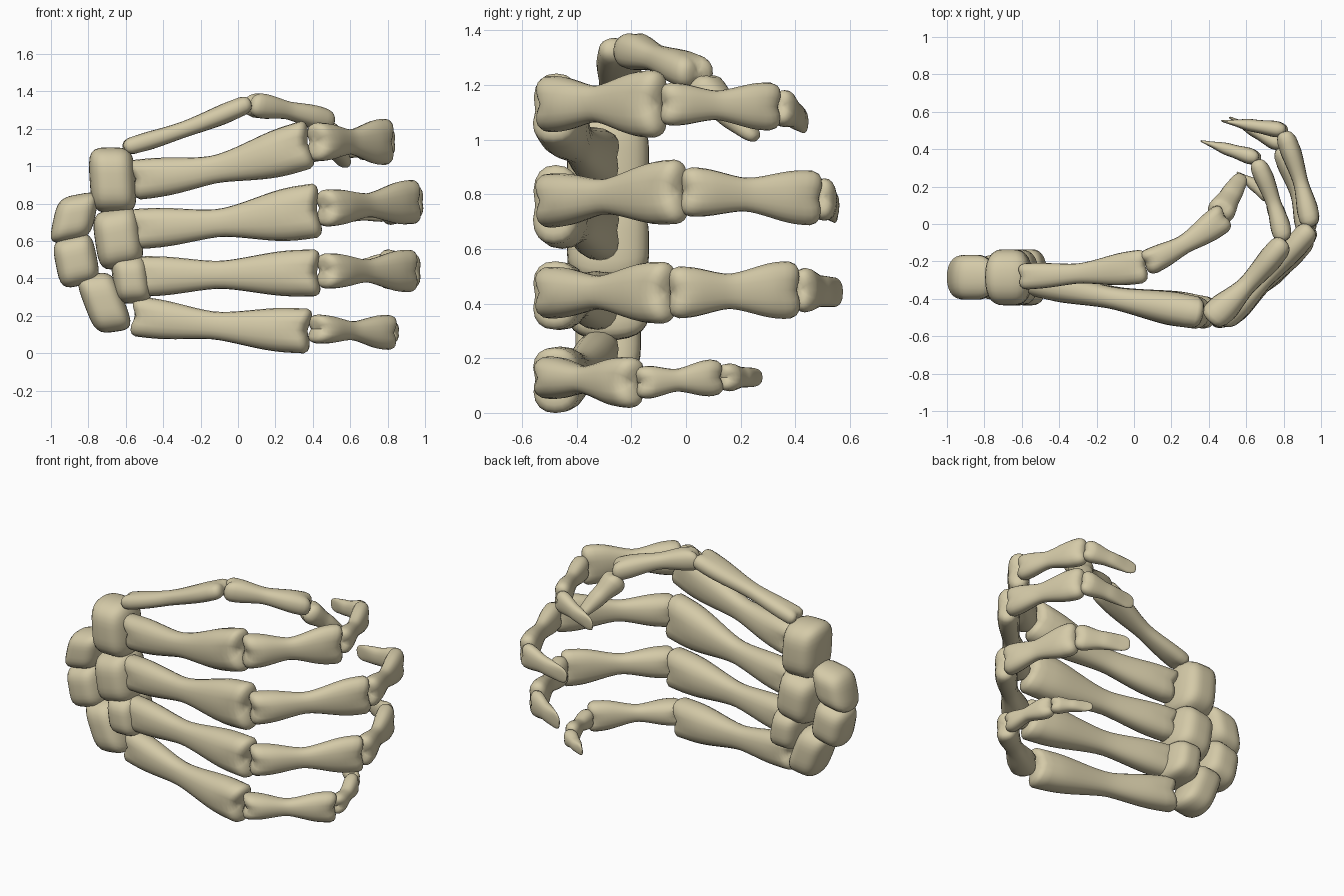
import bpy, bmesh, math
from mathutils import Vector

if "Cube" in bpy.data.objects:
    bpy.data.objects.remove(bpy.data.objects["Cube"])

bone_mat = bpy.data.materials.new("bone")
bone_mat.diffuse_color = (0.66, 0.59, 0.39, 1)
bone_mat.use_nodes = True
bone_mat.node_tree.nodes["Principled BSDF"].inputs["Base Color"].default_value = bone_mat.diffuse_color
SIDES = 20


def finish(name, bm):
    bmesh.ops.recalc_face_normals(bm, faces=bm.faces)
    me = bpy.data.meshes.new(name)
    bm.to_mesh(me)
    bm.free()
    me.materials.append(bone_mat)
    ob = bpy.data.objects.new(name, me)
    bpy.context.collection.objects.link(ob)
    bpy.context.view_layer.objects.active = ob
    ob.select_set(True)
    bpy.ops.object.shade_smooth_by_angle(angle=math.radians(50))
    ob.select_set(False)


def falloff(u, reach):
    k = max(0.0, 1 - u / reach)
    return k * k * (3 - 2 * k)


def bone(name, a, b, base, mid, head, hint=(0, 0, 1), bow=(0, 0, 0), notch=0.04, tip=False):
    """Loft from a to b; base, mid and head are (across, thick) full widths."""
    a, b, bow = Vector(a), Vector(b), Vector(bow)
    axis = (b - a).normalized()
    across = Vector(hint)
    across = (across - axis * across.dot(axis)).normalized()
    thick = axis.cross(across)
    length = (b - a).length
    # (distance from the end, scale): domed ends, then the shaft
    cap = [(-.012, .3), (-.008, .55), (.002, .76), (.016, .91), (.036, 1)]
    cap = [(d / length, s) for d, s in cap]
    t0 = cap[-1][0]
    rows = cap + [(t0 + (1 - 2 * t0) * i / 18, 1) for i in range(1, 18)]
    rows += [(1 - t, s) for t, s in reversed(cap)]
    bm = bmesh.new()
    rings = []
    for t, s in rows:
        f0 = falloff(max(0, t - .08), .42)
        f1 = falloff(max(0, 1 - t), .5) if tip else falloff(max(0, .9 - t), .48)
        w, h = (mid[i] + (base[i] - mid[i]) * f0 + (head[i] - mid[i]) * f1 for i in (0, 1))
        centre = a.lerp(b, t) + bow * math.sin(math.pi * t)
        e0, e1 = falloff(max(0, t), .2), 0 if tip else falloff(max(0, 1 - t), .22)
        ring = []
        for i in range(SIDES):
            ang = 2 * math.pi * i / SIDES
            c, d = math.cos(ang), math.sin(ang)
            c = math.copysign(abs(c) ** .85, c)
            d = math.copysign(abs(d) ** .85, d)
            # paired knuckle lobes with a groove between
            groove = 1 - .15 * max(e0, e1) * (1 - abs(c)) ** 2
            shift = (e1 - e0) * notch * (abs(c) * s - .4)
            ring.append(bm.verts.new(centre + across * c * w / 2 * s
                                     + thick * d * h / 2 * s * groove + axis * shift))
        rings.append(ring)
    for r, q in zip(rings, rings[1:]):
        for i in range(SIDES):
            j = (i + 1) % SIDES
            bm.faces.new((r[i], r[j], q[j], q[i]))
    for ring in (rings[0], rings[-1]):
        mid_v = bm.verts.new(sum((v.co for v in ring), Vector()) / SIDES)
        for i in range(SIDES):
            bm.faces.new((ring[i], ring[(i + 1) % SIDES], mid_v))
    finish(name, bm)


def wrist_block(name, centre, wide, tall):
    """Rounded slanted block; centre and its two edge directions are in x,z."""
    centre, wide, tall = Vector(centre), Vector(wide), Vector(tall)
    depth = .12 if centre.x < -.7 else .15
    bm = bmesh.new()
    bmesh.ops.create_cube(bm, size=2)
    bmesh.ops.subdivide_edges(bm, edges=bm.edges[:], cuts=7, use_grid_fill=True)
    for v in bm.verts:
        p = v.co / sum(abs(c) ** 4 for c in v.co) ** (1 / 4)
        q = centre + (wide * p.x + tall * p.z) * (.585 - .12 * p.y * p.y)
        v.co = (q.x, -.285 + p.y * depth, q.y)
    finish(name, bm)


def finger(name, palm_z, knuckle, joint, last, end, knuckle_w, near_w, mid_w, dip):
    """Palm bone plus three finger bones; thickness follows from the widths."""
    start = Vector((-.55, -.31, palm_z))
    knuckle, joint, last, end = (Vector(p) for p in (knuckle, joint, last, end))
    bone(name + "_palm_bone", start, knuckle, (.215, .16), (.145, .115), (knuckle_w, .19),
         bow=(0, -.005, dip), notch=.05)
    bone(name + "_near_bone", knuckle + Vector((.04, -.03, .01)), joint,
         (near_w * .84, .17), (near_w * .53, .1), (near_w, .135), bow=(.01, -.01, 0))
    bone(name + "_middle_bone", joint + Vector((0, .02, 0)), last,
         (mid_w * .9, mid_w * .3 + .06), (mid_w * .6, .08), (mid_w, mid_w * .3 + .055),
         bow=(.012, 0, 0), notch=.03)
    bone(name + "_tip_bone", last + Vector((0, .02, 0)), end,
         (mid_w * .78, .09), (mid_w * .55, .068), (mid_w * .5, .02), tip=True, notch=.025)


# wrist
wrist_block("wrist_thumb_side", (-.67, .925), (.21, 0), (-.02, .3))
wrist_block("wrist_upper_back", (-.875, .725), (.195, .035), (.045, .215))
wrist_block("wrist_middle", (-.64, .615), (.21, .04), (-.04, .27))
wrist_block("wrist_centre_back", (-.865, .495), (.185, .045), (-.045, .225))
wrist_block("wrist_lower", (-.57, .395), (.17, .005), (-.03, .22))
wrist_block("wrist_little_side", (-.715, .27), (.18, .025), (-.1, .265))

# thumb
bone("thumb_palm_bone", (-.6, -.28, 1.1), (.055, -.225, 1.335), (.14, .1), (.105, .085), (.18, .11),
     hint=(0, 1, 0), bow=(0, -.01, -.015), notch=.03)
bone("thumb_near_bone", (.065, -.21, 1.33), (.48, .04, 1.24), (.14, .14), (.1, .095), (.155, .13),
     hint=(-.5, .85, 0), bow=(.01, -.015, .01), notch=.03)
bone("thumb_tip_bone", (.455, .05, 1.2), (.575, .25, 1.01), (.15, .14), (.115, .1), (.085, .06),
     hint=(-.8, .5, 0), tip=True, notch=.02)

# fingers
finger("index", .93, (.37, -.48, 1.12), (.8, -.1, 1.13), (.66, .33, 1.12), (.37, .44, 1.06),
       .26, .245, .175, -.035)
finger("middle", .665, (.42, -.48, .765), (.945, -.025, .81), (.805, .48, .785), (.48, .55, .74),
       .29, .235, .2, -.015)
finger("ring", .41, (.42, -.48, .43), (.93, -.07, .44), (.79, .4, .45), (.52, .565, .44),
       .25, .225, .21, 0)
finger("little", .2, (.37, -.48, .12), (.82, -.19, .11), (.74, .12, .13), (.56, .27, .13),
       .24, .185, .135, -.015)
